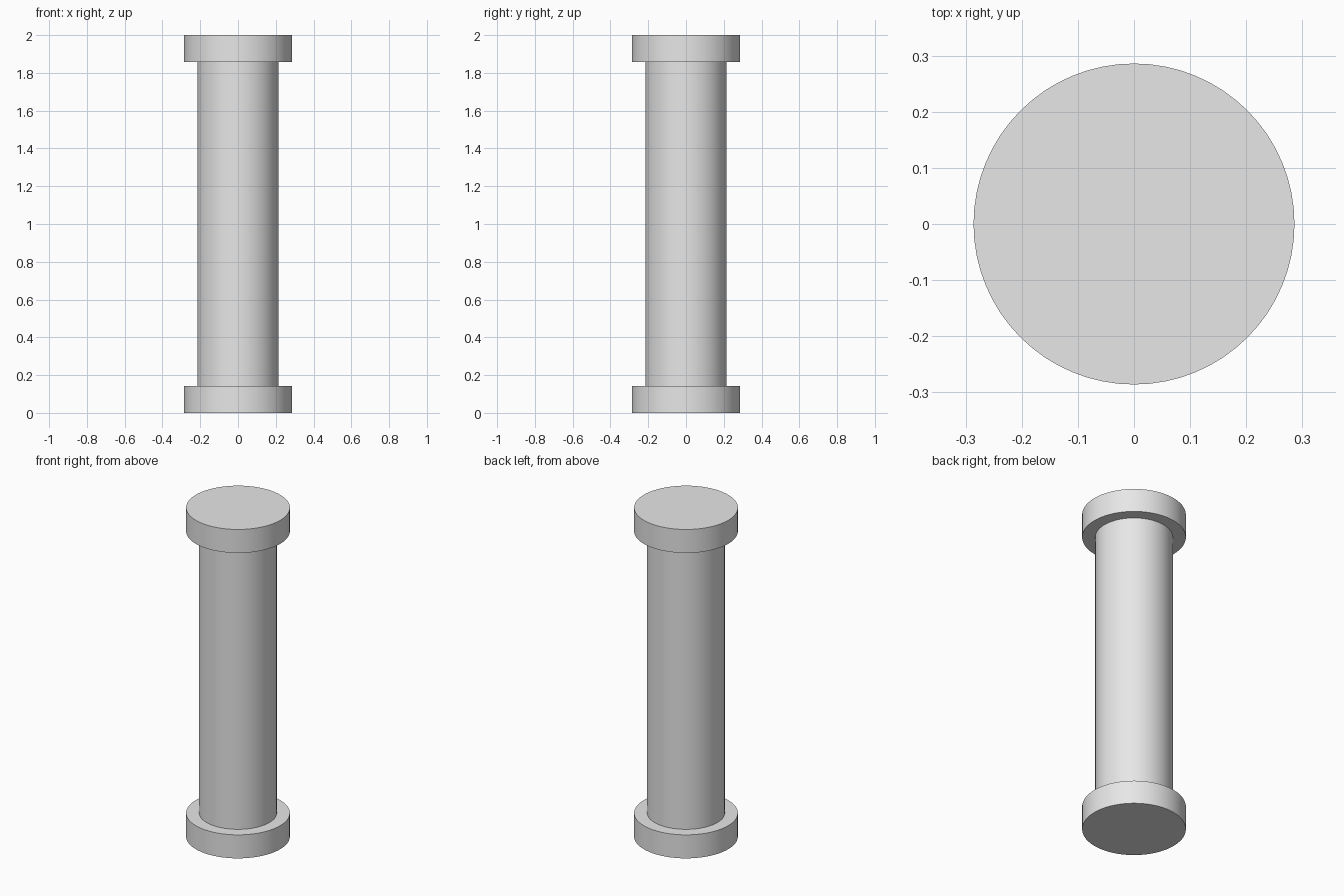
import bpy
import math

cube = bpy.data.objects.get("Cube")
if cube:
    bpy.data.objects.remove(cube, do_unlink=True)

HEIGHT = 2.0
DISC_RADIUS, DISC_HEIGHT = 0.286, 0.143
SHAFT_RADIUS = 0.214

# Single plain grey for every part
grey = bpy.data.materials.new("light_grey")
grey.use_nodes = True
color = (0.8, 0.8, 0.8, 1.0)
grey.diffuse_color = color
grey.node_tree.nodes["Principled BSDF"].inputs["Base Color"].default_value = color


def cylinder(name, radius, bottom, top):
    bpy.ops.mesh.primitive_cylinder_add(
        vertices=64, radius=radius, depth=top - bottom,
        location=(0, 0, (bottom + top) / 2))
    part = bpy.context.object
    part.name = name
    part.data.materials.append(grey)
    bpy.ops.object.shade_smooth_by_angle(angle=math.radians(30))
    return part


# Base disc, shaft and matching top disc
cylinder("base_disc", DISC_RADIUS, 0, DISC_HEIGHT)
cylinder("shaft", SHAFT_RADIUS, DISC_HEIGHT, HEIGHT - DISC_HEIGHT)
cylinder("top_disc", DISC_RADIUS, HEIGHT - DISC_HEIGHT, HEIGHT)
